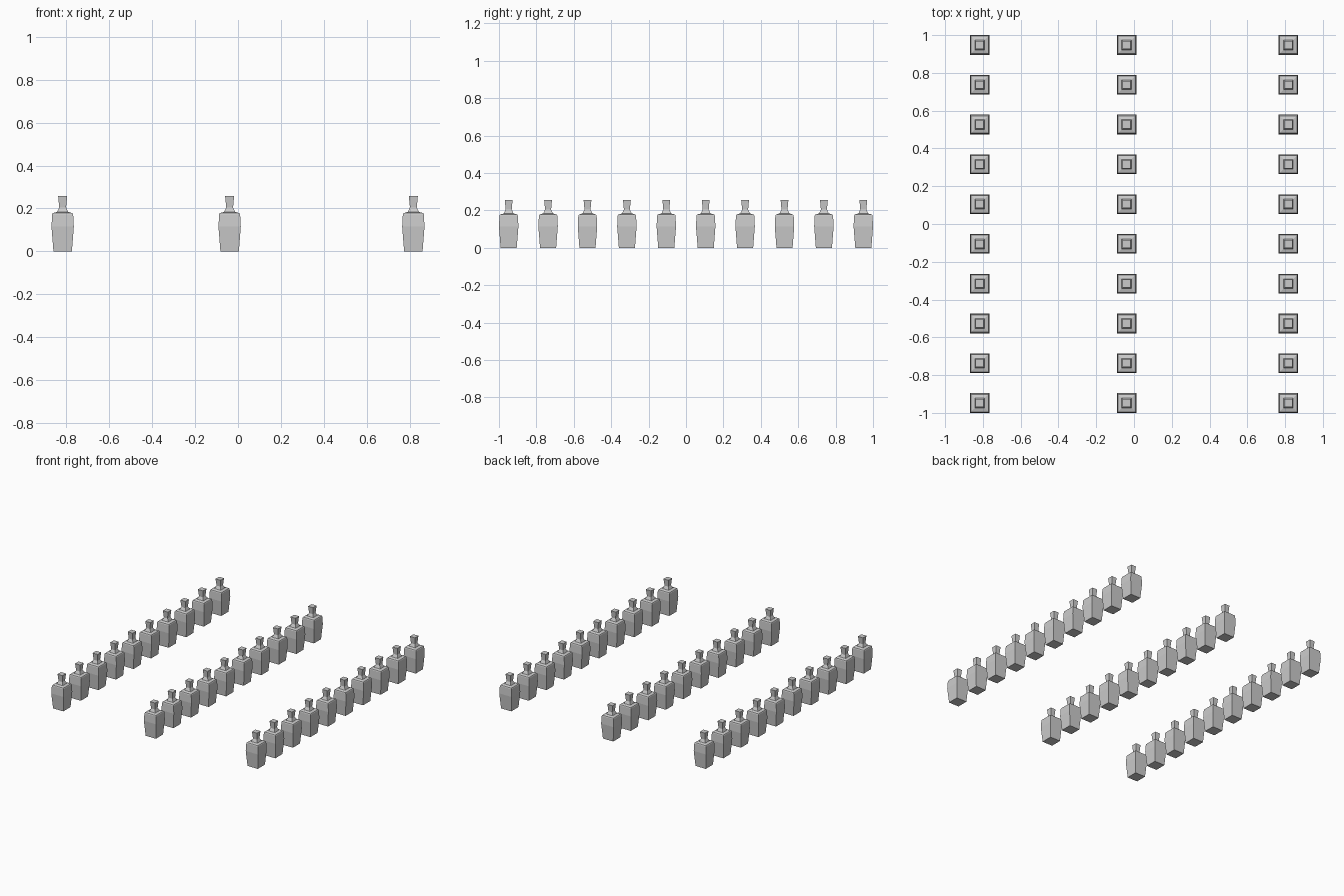
import bpy
import bmesh

if "Cube" in bpy.data.objects:
    bpy.data.objects.remove(bpy.data.objects["Cube"])

# Square bottle profile: (half width, height), from foot to lip
PROFILE = [(0.043, 0.0), (0.052, 0.115), (0.049, 0.172), (0.046, 0.178),
           (0.026, 0.184), (0.016, 0.205), (0.021, 0.257)]


def make_bottle_mesh():
    bm = bmesh.new()
    rings = [[bm.verts.new((sx * h, sy * h, z))
              for sx, sy in ((-1, -1), (1, -1), (1, 1), (-1, 1))]
             for h, z in PROFILE]
    for low, high in zip(rings, rings[1:]):
        for i in range(4):
            j = (i + 1) % 4
            bm.faces.new((low[i], low[j], high[j], high[i]))
    # Foot and lip caps
    bm.faces.new(rings[0][::-1])
    bm.faces.new(rings[-1])
    mesh = bpy.data.meshes.new("bottle")
    bm.to_mesh(mesh)
    bm.free()
    return mesh


# Three rows of ten bottles
bottle = make_bottle_mesh()
COUNT, REACH = 10, 0.948
for row, x in (("left", -0.817), ("middle", -0.039), ("right", 0.817)):
    for i in range(COUNT):
        ob = bpy.data.objects.new(f"bottle_{row}_{i + 1}", bottle)
        ob.location = (x, -REACH + 2 * REACH * i / (COUNT - 1), 0)
        bpy.context.collection.objects.link(ob)
